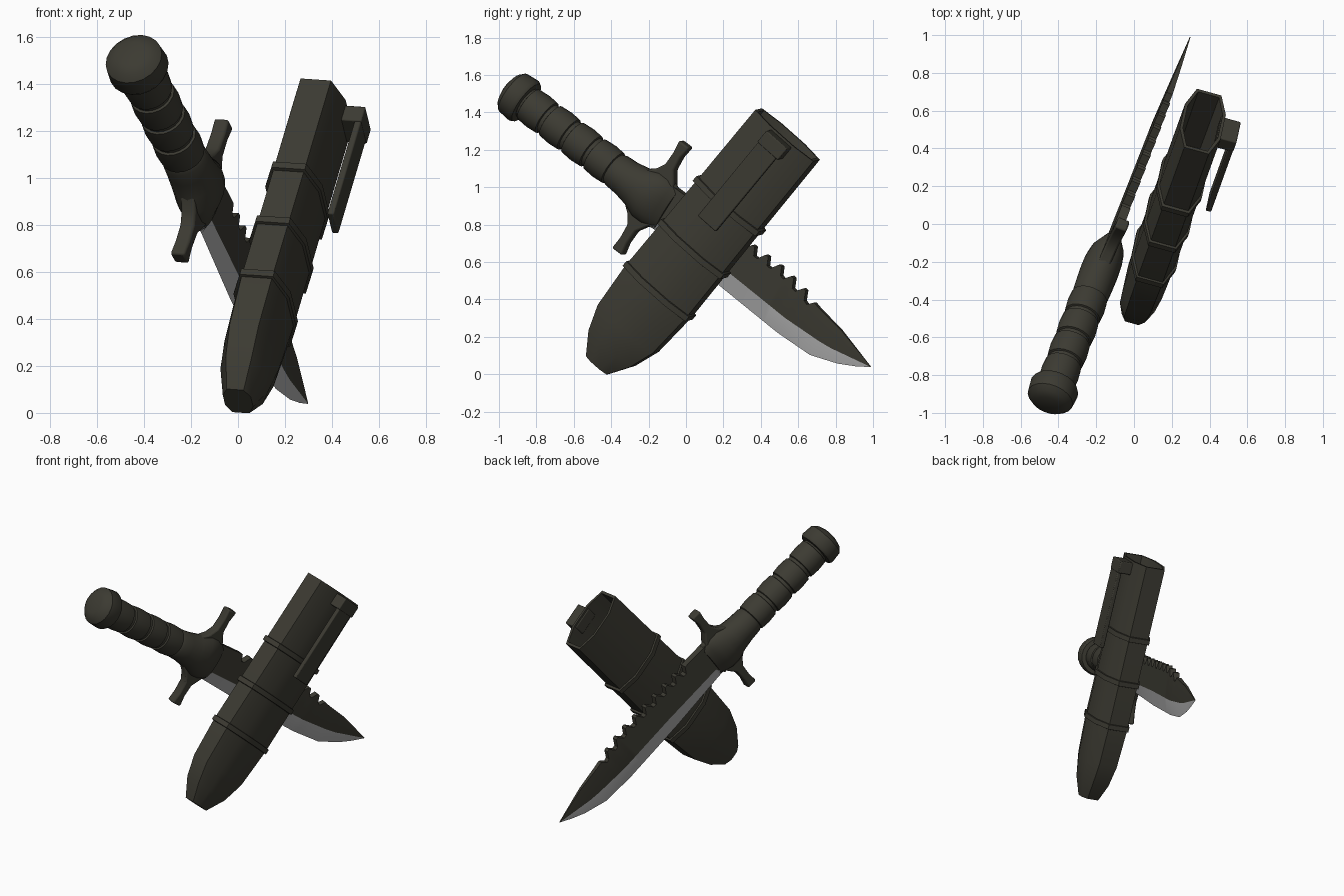
import bpy, bmesh, math
from mathutils import Vector, Matrix

cube = bpy.data.objects.get("Cube")
if cube:
    bpy.data.objects.remove(cube, do_unlink=True)


def material(name, color):
    m = bpy.data.materials.new(name)
    m.use_nodes = True
    m.diffuse_color = color
    m.node_tree.nodes["Principled BSDF"].inputs["Base Color"].default_value = color
    return m


olive = material("dark olive", (0.045, 0.043, 0.032, 1))
steel = material("bare steel", (0.42, 0.42, 0.42, 1))


def frame(origin, x, y):
    """Matrix with local x along x, local y near y, local z = x cross y."""
    x = Vector(x).normalized()
    z = x.cross(Vector(y)).normalized()
    y = z.cross(x)
    return Matrix.Translation(origin) @ Matrix((x, y, z)).transposed().to_4x4()


# Knife: x runs to the tip, y to the spine. Sheath: x across, y to the mouth.
knife = frame((-0.155, -0.18, 0.945), (0.296, 0.763, -0.575), (0.267, 0.507, 0.817))
sheath = frame((0, -0.47, 0.05), (0.16, 0.738, -0.655), (0.223, 0.62, 0.752))


def finish(name, bm, matrix, mats=(olive,), angle=35, bevel=0):
    bmesh.ops.recalc_face_normals(bm, faces=bm.faces)
    me = bpy.data.meshes.new(name)
    bm.to_mesh(me)
    bm.free()
    ob = bpy.data.objects.new(name, me)
    bpy.context.collection.objects.link(ob)
    ob.matrix_world = matrix
    for m in mats:
        me.materials.append(m)
    if bevel:
        mod = ob.modifiers.new("soft edges", "BEVEL")
        mod.width, mod.segments = bevel, 2
    bpy.ops.object.select_all(action="DESELECT")
    ob.select_set(True)
    bpy.context.view_layer.objects.active = ob
    bpy.ops.object.shade_smooth_by_angle(angle=math.radians(angle))
    return ob


def loft(rings, silver=()):
    """Skin rings of points, cap both ends; 'silver' lists ring sides in steel."""
    bm = bmesh.new()
    rows = [[bm.verts.new(p) for p in r] for r in rings]
    n = len(rows[0])
    for a, b in zip(rows, rows[1:]):
        for i in range(n):
            j = (i + 1) % n
            f = bm.faces.new((a[i], a[j], b[j], b[i]))
            f.material_index = 1 if i in silver else 0
    bm.faces.new(rows[0])
    bm.faces.new(rows[-1])
    return bm


def box(name, lo, hi, matrix, bevel=0.006):
    bm = bmesh.new()
    bmesh.ops.create_cube(bm, size=1)
    for v in bm.verts:
        v.co = [l + (c + 0.5) * (h - l) for c, l, h in zip(v.co, lo, hi)]
    return finish(name, bm, matrix, bevel=bevel)


def lookup(points, s):
    for (a, p), (b, q) in zip(points, points[1:]):
        if s <= b:
            return p + (q - p) * max(0, s - a) / (b - a)
    return points[-1][1]


# Handle: pommel, four barrel-shaped grip segments, flared collar
circle = [(math.cos(k * math.tau / 20), math.sin(k * math.tau / 20)) for k in range(20)]
stations = [(-1.015, 0.06, 0.06), (-1.0, 0.1, 0.1), (-0.975, 0.125, 0.125),
            (-0.9, 0.132, 0.132), (-0.882, 0.122, 0.122), (-0.88, 0.09, 0.09)]
for k in range(4):
    s = -0.88 + k * 0.155
    for d, r in ((0.01, 0.088), (0.014, 0.098), (0.08, 0.103), (0.141, 0.098), (0.145, 0.088)):
        stations.append((s + d, r, r))
stations += [(-0.25, 0.097, 0.097), (-0.18, 0.102, 0.1), (-0.1, 0.118, 0.102),
             (-0.03, 0.148, 0.1), (0.03, 0.15, 0.09), (0.07, 0.142, 0.065), (0.11, 0.125, 0.042)]
finish("handle", loft([[(s, a * w, b * n) for a, b in circle] for s, w, n in stations]), knife)

# Guard: one arm outline mirrored to the other side
arm = [(-0.12, 0.1), (-0.06, 0.15), (-0.03, 0.2), (-0.026, 0.28), (-0.034, 0.352),
       (0.037, 0.352), (0.025, 0.28), (0.03, 0.2), (0.07, 0.14), (0.09, 0.1)]
outline = arm + [(s, -w) for s, w in reversed(arm)]
finish("guard", loft([[(s, w, n) for s, w in outline] for n in (-0.033, 0.033)]),
       knife, bevel=0.01)

# Blade: dark flats, steel edge bevel, saw teeth along the spine
spine = [(0.05, 0.125), (0.85, 0.132), (1.04, 0.1), (1.1, 0.075), (1.3, 0.045), (1.546, -0.02)]
grind = [(0.05, -0.13), (0.09, -0.13), (0.125, -0.065), (0.57, -0.07), (1.0, -0.085),
         (1.27, -0.075), (1.546, -0.021)]
edge = [(0.05, -0.132), (0.15, -0.138), (0.55, -0.166), (1.0, -0.182), (1.22, -0.172),
        (1.377, -0.118), (1.47, -0.07), (1.546, -0.022)]
half = [(0.05, 0.026), (1.0, 0.02), (1.546, 0.002)]
cuts = [(s, 0) for s in (0.05, 0.09, 0.105, 0.125, 0.15, 0.2, 0.25,
                         1.13, 1.22, 1.3, 1.377, 1.47, 1.546)]
for k in range(9):
    s = 0.27 + k * 0.093
    cuts += [(s, 0), (s + 0.022, 0.045), (s + 0.045, 0.045), (s + 0.075, 0)]
rings = []
for s, depth in sorted(cuts):
    top, mid, low, h = (lookup(t, s) for t in (spine, grind, edge, half))
    rings.append([(s, top - depth, h), (s, mid, h), (s, low, 0), (s, mid, -h), (s, top - depth, -h)])
finish("blade", loft(rings, silver=(1, 2)), knife, (olive, steel), angle=12)

# Sheath: flattened octagon body with a tapered foot and a hollow mouth
octagon = [(1, 0.6), (0.42, 1), (-0.42, 1), (-1, 0.6), (-1, -0.6), (-0.42, -1), (0.42, -1), (1, -0.6)]


def tube(name, stations):
    rings = [[(a * v, t, b * n) for a, b in octagon] for t, v, n in stations]
    return finish(name, loft(rings), sheath)


tube("sheath_body", [(0, 0.075, 0.062), (0.12, 0.15, 0.095), (0.26, 0.198, 0.106),
                     (0.52, 0.217, 0.112), (1.14, 0.212, 0.112), (1.635, 0.21, 0.112),
                     (1.635, 0.192, 0.096), (1.2, 0.188, 0.09)])
for name, t in (("lower", 0.51), ("middle", 0.81), ("upper", 1.115)):
    tube(name + "_sheath_band", [(t, 0.215, 0.11), (t + 0.003, 0.227, 0.123),
                                 (t + 0.035, 0.227, 0.123), (t + 0.038, 0.215, 0.11)])

# Belt clip: a long strap held off the body by a block at the mouth
box("belt_clip_strap", (-0.065, 1.02, 0.168), (0.065, 1.61, 0.198), sheath)
box("belt_clip_block", (-0.07, 1.54, 0.09), (0.08, 1.622, 0.2), sheath)
